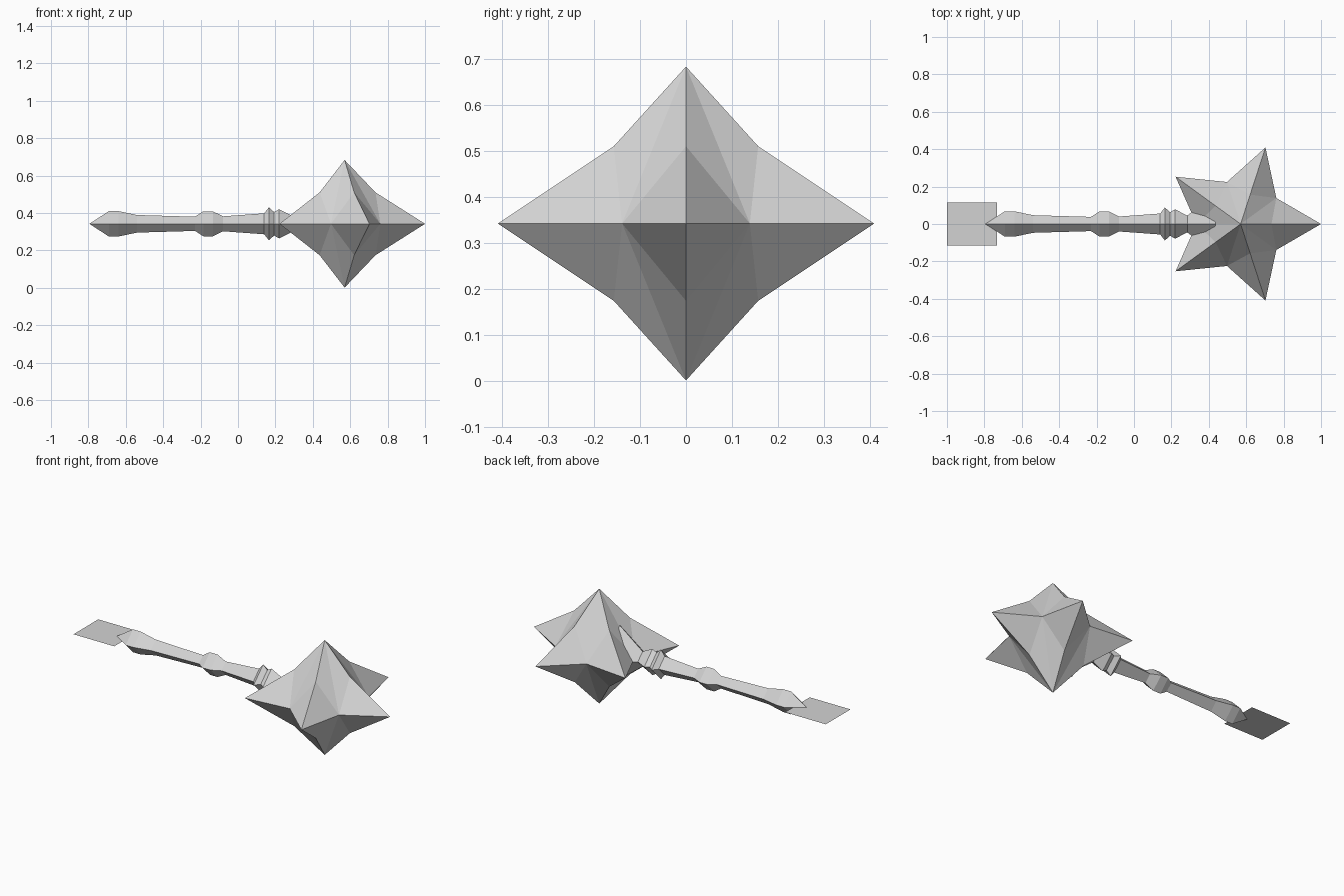
import bpy
import bmesh
from math import cos, sin, pi

cube = bpy.data.objects.get("Cube")
if cube:
    bpy.data.objects.remove(cube, do_unlink=True)

MID = 0.342      # height of the long axis
HEAD_X = 0.57    # centre of the star head

grey = bpy.data.materials.new("plain grey")
grey.use_nodes = True
colour = (0.65, 0.65, 0.65, 1)
grey.diffuse_color = colour
grey.node_tree.nodes["Principled BSDF"].inputs["Base Color"].default_value = colour


def finish(name, bm, closed=True):
    """Turn a bmesh into a flat-shaded object."""
    if closed:
        bmesh.ops.recalc_face_normals(bm, faces=bm.faces)
    mesh = bpy.data.meshes.new(name)
    bm.to_mesh(mesh)
    bm.free()
    mesh.materials.append(grey)
    obj = bpy.data.objects.new(name, mesh)
    bpy.context.collection.objects.link(obj)
    return obj


def build_head():
    """Five ridged spikes around the upright axis, plus a spike up and down."""
    bm = bmesh.new()

    def polar(radius, step, height):
        a = step * pi / 5
        return bm.verts.new((HEAD_X + radius * cos(a), radius * sin(a), MID + height))

    tips = [polar(0.43, 2 * k, 0) for k in range(5)]
    notches = [polar(0.236, 2 * k + 1, 0) for k in range(5)]
    for side in (1, -1):
        apex = polar(0, 0, side * 0.341)
        ridges = [polar(0.165, 2 * k, side * 0.168) for k in range(5)]
        for k in range(5):
            for notch in (notches[k], notches[k - 1]):
                bm.faces.new((tips[k], ridges[k], notch))
                bm.faces.new((ridges[k], apex, notch))
    return finish("spiked_head", bm)


def build_handle():
    """Four-sided shaft lofted along x: pommel, grip ring, collars, flare."""
    profile = [(-0.69, 0.068), (-0.64, 0.068), (-0.54, 0.047), (-0.23, 0.038),
               (-0.185, 0.067), (-0.135, 0.067), (-0.08, 0.04), (0.14, 0.056),
               (0.165, 0.088), (0.193, 0.063), (0.22, 0.078), (0.285, 0.045),
               (0.435, 0.16)]
    bm = bmesh.new()
    rings = [[bm.verts.new((x, r * cos(k * pi / 2), MID + r * sin(k * pi / 2)))
              for k in range(4)] for x, r in profile]
    point = bm.verts.new((-0.795, 0, MID))
    for k in range(4):
        n = (k + 1) % 4
        bm.faces.new((point, rings[0][k], rings[0][n]))
        for a, b in zip(rings, rings[1:]):
            bm.faces.new((a[k], b[k], b[n], a[n]))
    bm.faces.new(rings[-1])
    return finish("handle", bm)


def build_plate():
    """Thin flat sheet at the butt of the handle."""
    bm = bmesh.new()
    corners = [(-1, -0.116), (-0.732, -0.116), (-0.732, 0.116), (-1, 0.116)]
    bm.faces.new([bm.verts.new((x, y, MID)) for x, y in corners])
    return finish("end_plate", bm, closed=False)


build_head()
build_handle()
build_plate()
